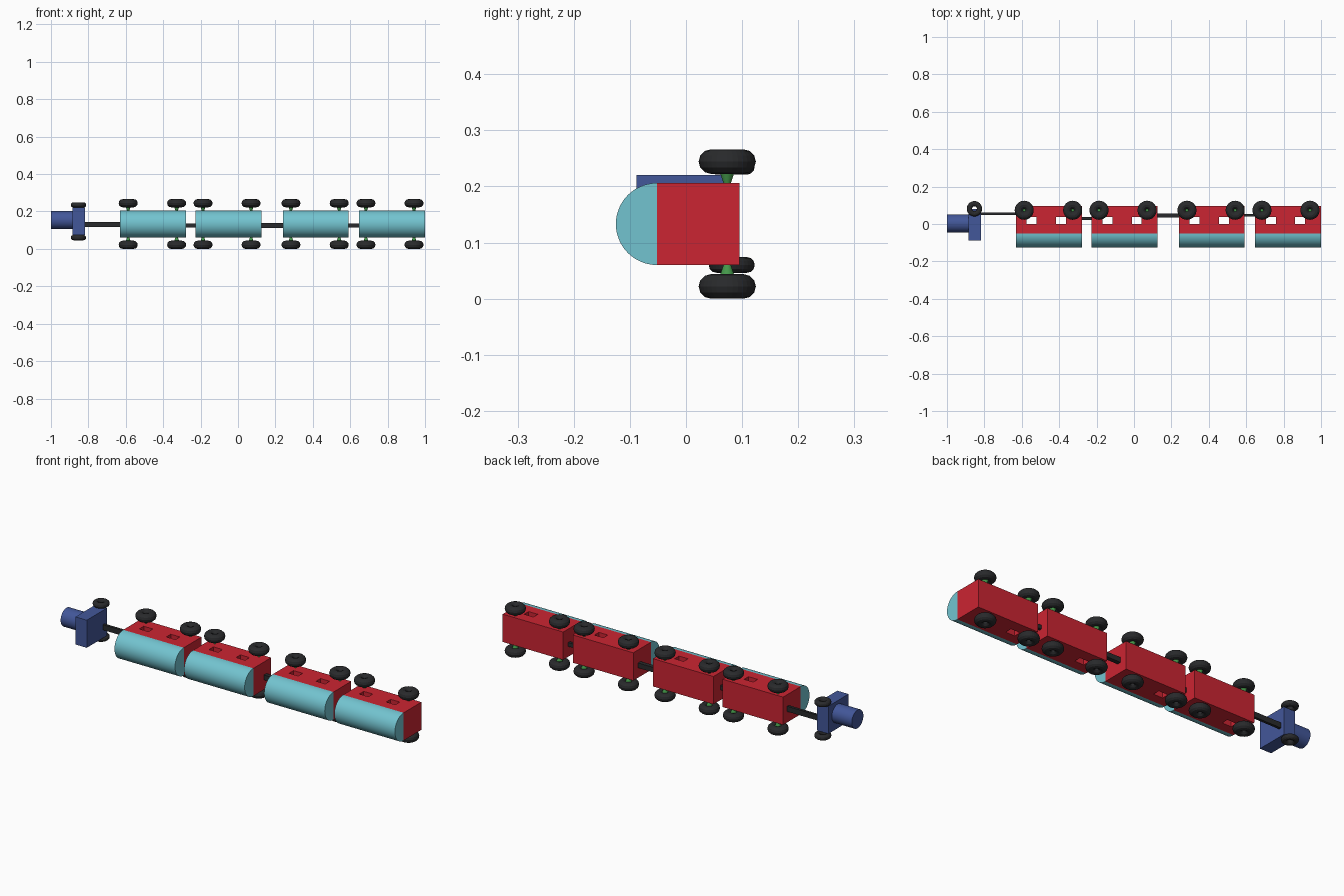
import bpy
from math import pi

if "Cube" in bpy.data.objects:
    bpy.data.objects.remove(bpy.data.objects["Cube"])

ZC = 0.133  # mid-plane of the train, which lies on its side


def material(name, rgb):
    m = bpy.data.materials.new(name)
    m.diffuse_color = (*rgb, 1)
    m.use_nodes = True
    m.node_tree.nodes["Principled BSDF"].inputs["Base Color"].default_value = m.diffuse_color
    return m


RED = material("red", (0.60, 0.018, 0.032))
TEAL = material("teal", (0.17, 0.55, 0.63))
BLUE = material("blue", (0.055, 0.095, 0.32))
GREEN = material("green", (0.06, 0.32, 0.07))
BLACK = material("black", (0.022, 0.023, 0.025))


def finish(name, mat, smooth=False):
    ob = bpy.context.object
    ob.name = name
    ob.data.materials.append(mat)
    if smooth:
        bpy.ops.object.shade_smooth_by_angle()
    return ob


def box(name, mat, x, y, z):
    """Box from (low, high) pairs on each axis."""
    spans = (x, y, z)
    bpy.ops.mesh.primitive_cube_add(size=1, location=[(a + b) / 2 for a, b in spans])
    bpy.context.object.scale = [b - a for a, b in spans]
    bpy.ops.object.transform_apply(location=False, rotation=False)
    return finish(name, mat)


def cylinder_x(name, mat, x0, x1, y, z, r):
    bpy.ops.mesh.primitive_cylinder_add(vertices=64, radius=r, depth=x1 - x0,
                                        location=((x0 + x1) / 2, y, z), rotation=(0, pi / 2, 0))
    return finish(name, mat, True)


def tyre(name, x, y, z, outer, thick):
    minor = thick / 2
    bpy.ops.mesh.primitive_torus_add(major_segments=32, minor_segments=12, location=(x, y, z),
                                     major_radius=outer - minor, minor_radius=minor)
    return finish(name, BLACK)


def car(i, x0, wheels):
    x1 = x0 + 0.352
    # body with two windows cut right through
    body = box(f"car_{i}_body", RED, (x0, x1), (-0.052, 0.095), (ZC - 0.073, ZC + 0.073))
    for a in (0.057, 0.214):
        cutter = box("window_cutter", RED, (x0 + a, x0 + a + 0.053), (0.0, 0.037), (-0.1, 0.4))
        mod = body.modifiers.new("window", 'BOOLEAN')
        mod.operation = 'DIFFERENCE'
        mod.solver = 'EXACT'
        mod.object = cutter
        bpy.context.view_layer.objects.active = body
        bpy.ops.object.modifier_apply(modifier=mod.name)
        bpy.data.objects.remove(cutter)
    # rounded roof: half cylinder, flat side on the body
    n = 32
    verts, faces = [], []
    from math import cos, sin
    for x in (x0, x1):
        verts += [(x, -0.052 - 0.073 * sin(pi * k / n), ZC + 0.073 * cos(pi * k / n))
                  for k in range(n + 1)]
    m = n + 1
    faces += [(k, (k + 1) % m, (k + 1) % m + m, k + m) for k in range(m)]
    faces += [tuple(reversed(range(m))), tuple(range(m, 2 * m))]
    me = bpy.data.meshes.new("roof")
    me.from_pydata(verts, [], faces)
    roof = bpy.data.objects.new("roof", me)
    bpy.context.collection.objects.link(roof)
    bpy.ops.object.select_all(action='DESELECT')
    roof.select_set(True)
    bpy.context.view_layer.objects.active = roof
    bpy.ops.object.mode_set(mode='EDIT')
    bpy.ops.mesh.select_all(action='SELECT')
    bpy.ops.mesh.normals_make_consistent(inside=False)
    bpy.ops.object.mode_set(mode='OBJECT')
    finish(f"car_{i}_roof", TEAL, True)
    # wheels on flared green hubs
    for w in wheels:
        for s in (-1, 1):
            tyre(f"car_{i}_wheel", w, 0.0735, ZC + s * 0.1112, 0.051, 0.0436)
            bpy.ops.mesh.primitive_cone_add(vertices=32, radius1=0.003, radius2=0.019, depth=0.048,
                                            location=(w, 0.0735, ZC + s * 0.086),
                                            rotation=(0 if s > 0 else pi, 0, 0))
            finish(f"car_{i}_hub", GREEN, True)


# four cars: left end and wheel positions
for i, (x0, wheels) in enumerate([(-0.631, (-0.587, -0.328)), (-0.226, (-0.187, 0.070)),
                                  (0.240, (0.283, 0.541)), (0.648, (0.684, 0.941))], 1):
    car(i, x0, wheels)

# couplings between vehicles
for x, y, z in [((-0.83, -0.62), (0.047, 0.061), (0.117, 0.145)),
                ((-0.29, -0.215), (0.022, 0.038), (0.114, 0.137)),
                ((0.115, 0.25), (0.034, 0.056), (0.112, 0.138)),
                ((0.58, 0.655), (0.039, 0.053), (0.114, 0.135))]:
    box("coupling", BLACK, x, y, z)

# engine: boiler, cab and two small wheels
cylinder_x("engine_boiler", BLUE, -1.0, -0.88, 0.003, 0.154, 0.048)
box("engine_cab", BLUE, (-0.884, -0.818), (-0.088, 0.080), (0.075, 0.220))
for z in (0.060, 0.235):
    tyre("engine_wheel", -0.853, 0.0815, z, 0.041, 0.028)
